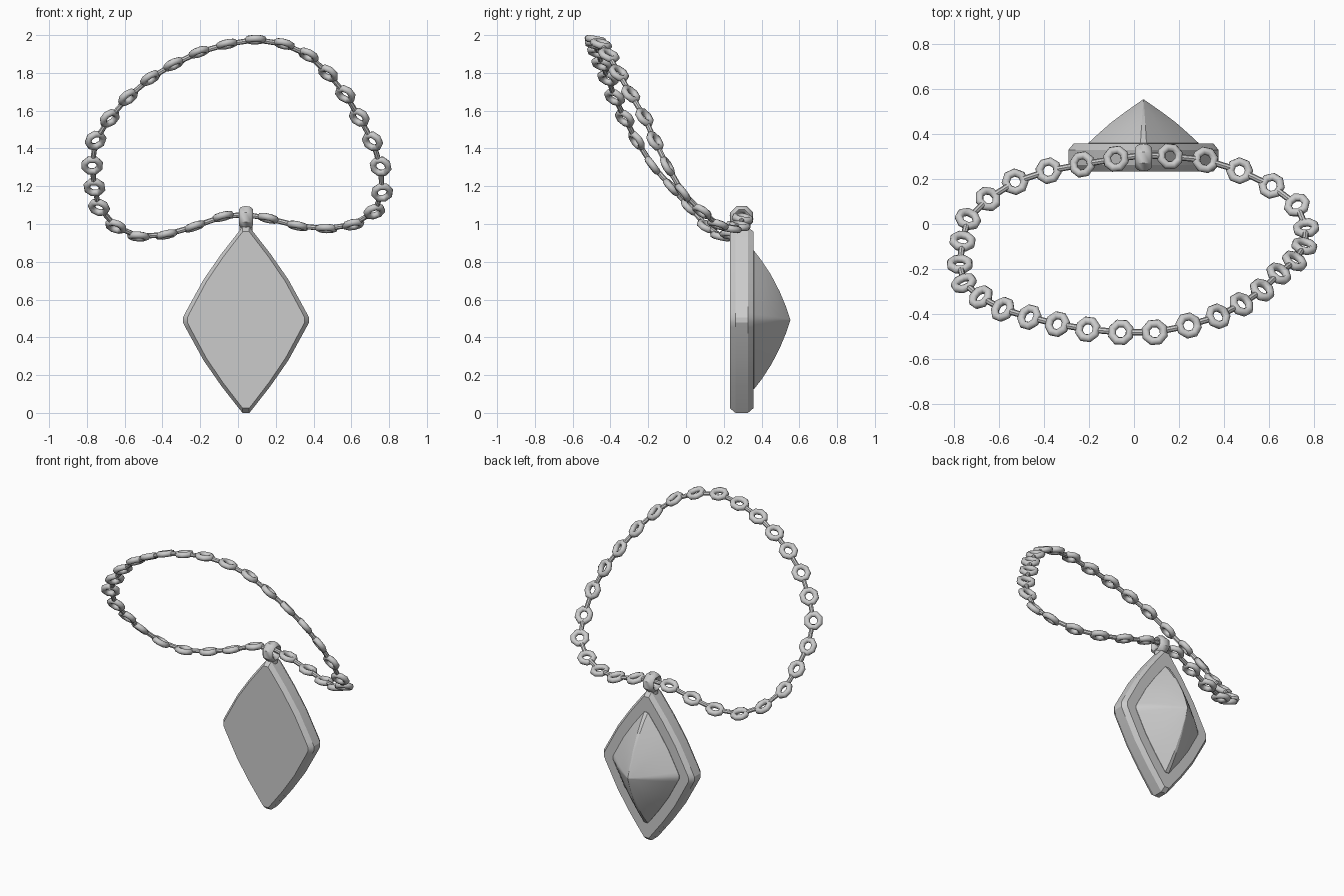
import bpy, bmesh, math
from mathutils import Vector, Matrix

if "Cube" in bpy.data.objects:
    bpy.data.objects.remove(bpy.data.objects["Cube"])

CX, CZ, PY = 0.042, 0.492, 0.295   # pendant centre


def finish(name, bm, angle=40):
    bmesh.ops.recalc_face_normals(bm, faces=bm.faces)
    me = bpy.data.meshes.new(name)
    bm.to_mesh(me)
    bm.free()
    ob = bpy.data.objects.new(name, me)
    bpy.context.collection.objects.link(ob)
    bpy.context.view_layer.objects.active = ob
    ob.select_set(True)
    bpy.ops.object.shade_smooth_by_angle(angle=math.radians(angle))
    ob.select_set(False)
    return ob


def torus(bm, mat, R, r, n, m):
    """Ring about local z with n segments of m sides."""
    rings = []
    for i in range(n):
        a = 2 * math.pi * (i + 0.5) / n
        ring = []
        for j in range(m):
            b = 2 * math.pi * j / m
            d = R + r * math.cos(b)
            ring.append(bm.verts.new(mat @ Vector((d * math.cos(a), d * math.sin(a), r * math.sin(b)))))
        rings.append(ring)
    for i in range(n):
        p, q = rings[i], rings[(i + 1) % n]
        for j in range(m):
            k = (j + 1) % m
            bm.faces.new((p[j], q[j], q[k], p[k]))


def rod(bm, a, b, r, sides):
    d = b - a
    mat = Matrix.Translation((a + b) / 2) @ d.to_track_quat('Z', 'Y').to_matrix().to_4x4()
    bmesh.ops.create_cone(bm, cap_ends=True, segments=sides, radius1=r, radius2=r,
                          depth=d.length, matrix=mat)


# lozenge outline: one quadrant mirrored to four
quad = [(.018, .492), (.04, .465), (.13, .35), (.225, .213), (.32, .04), (.333, .014)]
outline = (quad + [(x, -z) for x, z in reversed(quad)]
           + [(-x, -z) for x, z in quad] + [(-x, z) for x, z in reversed(quad)])


def loft(name, layers, angle):
    """Skin scaled lozenges; each layer is (y, x scale, z scale)."""
    bm = bmesh.new()
    rings = [[bm.verts.new((CX + x * sx, y, CZ + z * sz)) for x, z in outline] for y, sx, sz in layers]
    n = len(outline)
    for p, q in zip(rings, rings[1:]):
        for j in range(n):
            k = (j + 1) % n
            bm.faces.new((p[j], p[k], q[k], q[j]))
    bm.faces.new(rings[0])
    bm.faces.new(rings[-1])
    bmesh.ops.remove_doubles(bm, verts=bm.verts, dist=1e-5)
    return finish(name, bm, angle)


# setting and stone
loft("pendant_plate", [(.232, .93, .95), (.262, 1, 1), (.328, 1, 1), (.357, .93, .95)], 25)
loft("pendant_stone", [(.34, .73, .745), (.36, .73, .745), (.40, .6, .64), (.45, .43, .485),
                       (.495, .25, .31), (.53, .10, .14), (.552, .005, .005)], 30)

# bail ring and neck
bm = bmesh.new()
torus(bm, Matrix.Translation((CX, PY, 1.035)) @ Matrix.Diagonal((1.8, 1, 1, 1))
      @ Matrix.Rotation(math.pi / 2, 4, 'Y'), .045, .021, 8, 8)
finish("bail", bm)
bm = bmesh.new()
rod(bm, Vector((CX, PY, .9)), Vector((CX, PY, .995)), .036, 10)
finish("bail_neck", bm)

# chain path: link centres, starting right of the bail
path = [Vector(p) for p in [
    (.16, .30, 1.03), (.316, .284, .99), (.468, .236, .976), (.61, .169, .997), (.722, .084, 1.066),
    (.763, -.018, 1.167), (.755, -.098, 1.305), (.712, -.164, 1.438), (.642, -.22, 1.565),
    (.568, -.293, 1.687), (.476, -.356, 1.798), (.372, -.409, 1.894), (.242, -.45, 1.953),
    (.092, -.48, 1.976), (-.058, -.48, 1.952), (-.205, -.467, 1.91), (-.34, -.444, 1.846),
    (-.464, -.413, 1.772), (-.582, -.378, 1.671), (-.679, -.324, 1.56), (-.754, -.262, 1.443),
    (-.772, -.178, 1.31), (-.76, -.076, 1.194), (-.736, .022, 1.088), (-.647, .111, .987),
    (-.527, .187, .934), (-.379, .236, .944), (-.23, .264, .987), (-.08, .289, 1.04)]]
loop = path + [Vector((CX, PY + .01, 1.05))]
R, r = .042, .0185

links, joins = bmesh.new(), bmesh.new()
for i, c in enumerate(path):
    t = (loop[i + 1] - loop[i - 1]).normalized()
    up = Vector((0, .18, 1))
    nrm = (up - up.dot(t) * t).normalized()
    side = nrm.cross(t)
    mat = Matrix((t, side, nrm)).transposed().to_4x4()
    torus(links, Matrix.Translation(c) @ mat, R, r, 8, 8)
finish("chain_links", links, 50)

# short joins between neighbouring links
for i, a in enumerate(loop):
    b = loop[(i + 1) % len(loop)]
    d = (b - a).normalized()
    last = len(path)
    p = a if i == last else a + d * R
    q = b if (i + 1) % len(loop) == last else b - d * R
    rod(joins, p, q, .014, 8)
finish("chain_joins", joins)
